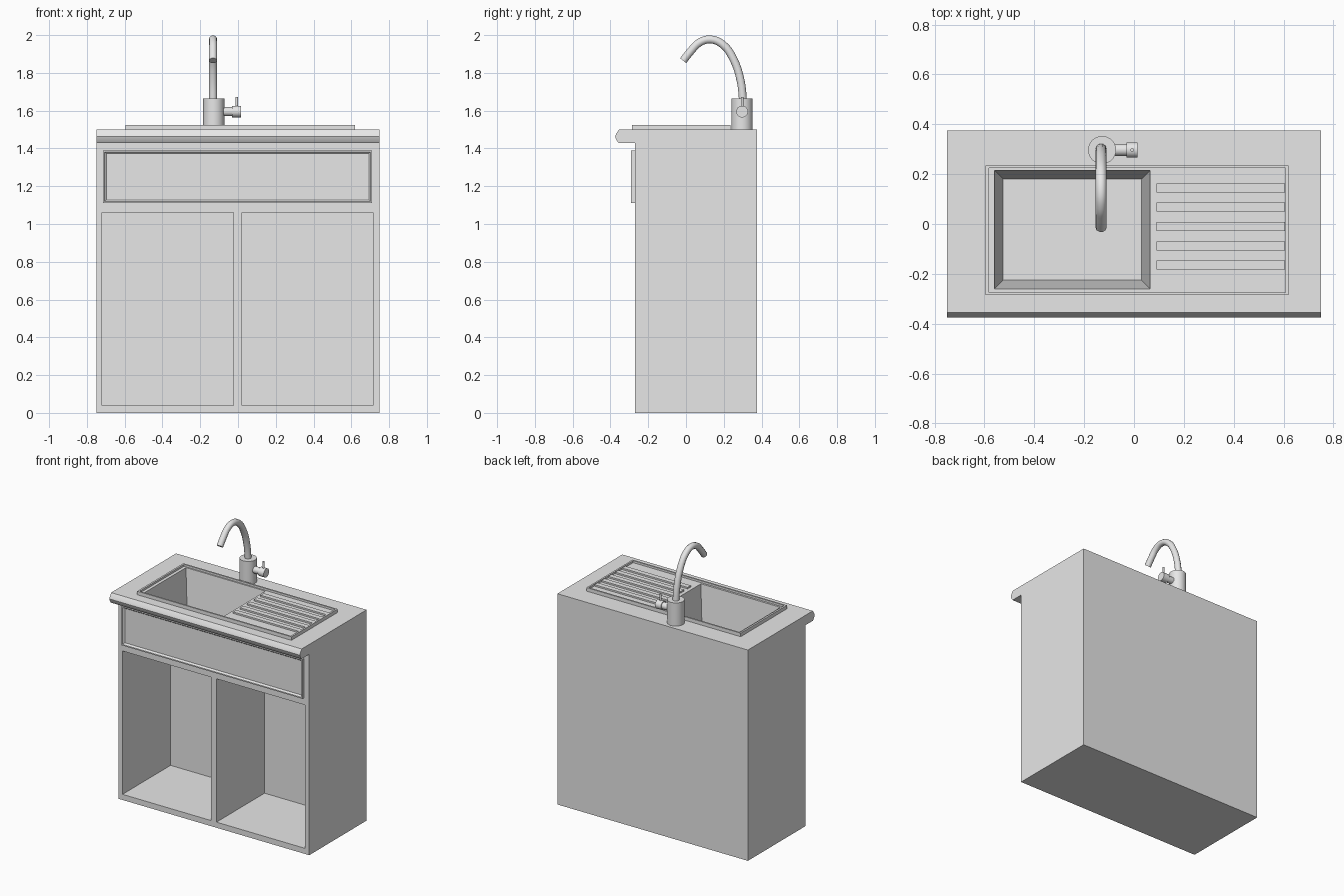
import bpy, bmesh, math
from mathutils import Matrix

if "Cube" in bpy.data.objects:
    bpy.data.objects.remove(bpy.data.objects["Cube"], do_unlink=True)

grey = bpy.data.materials.new("plain_grey")
grey.use_nodes = True
grey.diffuse_color = (0.8, 0.8, 0.8, 1)
grey.node_tree.nodes["Principled BSDF"].inputs["Base Color"].default_value = (0.8, 0.8, 0.8, 1)


def activate(ob):
    bpy.ops.object.select_all(action='DESELECT')
    ob.select_set(True)
    bpy.context.view_layer.objects.active = ob


def finish(name, bm):
    bmesh.ops.recalc_face_normals(bm, faces=bm.faces)
    mesh = bpy.data.meshes.new(name)
    bm.to_mesh(mesh)
    bm.free()
    mesh.materials.append(grey)
    ob = bpy.data.objects.new(name, mesh)
    bpy.context.collection.objects.link(ob)
    return ob


def smooth(ob, angle=35):
    activate(ob)
    bpy.ops.object.shade_smooth_by_angle(angle=math.radians(angle))


def tapered_bm(x, y, z, taper=0.0):
    """Box between (min, max) ranges; the bottom is pulled in by taper."""
    bm = bmesh.new()
    rings = []
    for height, t in ((z[0], taper), (z[1], 0)):
        rings.append([bm.verts.new((px, py, height)) for px, py in (
            (x[0] + t, y[0] + t), (x[1] - t, y[0] + t),
            (x[1] - t, y[1] - t), (x[0] + t, y[1] - t))])
    low, high = rings
    bm.faces.new(low)
    bm.faces.new(high)
    for i in range(4):
        j = (i + 1) % 4
        bm.faces.new((low[i], low[j], high[j], high[i]))
    bmesh.ops.recalc_face_normals(bm, faces=bm.faces)
    return bm


def box(name, x, y, z, taper=0.0):
    return finish(name, tapered_bm(x, y, z, taper))


def cylinder(name, centre, radius, length, axis='Z', sides=32):
    bm = bmesh.new()
    turn = Matrix.Rotation(math.pi / 2, 4, 'Y') if axis == 'X' else Matrix()
    bmesh.ops.create_cone(bm, cap_ends=True, segments=sides, radius1=radius, radius2=radius,
                          depth=length, matrix=Matrix.Translation(centre) @ turn)
    ob = finish(name, bm)
    smooth(ob)
    return ob


def cut(ob, cutter):
    cutter.hide_render = True
    mod = ob.modifiers.new("cut", 'BOOLEAN')
    mod.operation = 'DIFFERENCE'
    mod.solver = 'EXACT'
    mod.object = cutter
    activate(ob)
    bpy.ops.object.modifier_apply(modifier=mod.name)
    bpy.data.objects.remove(cutter, do_unlink=True)


# Cabinet and worktop: one side profile swept across the width
profile = [(0.375, 0), (0.375, 1.5), (-0.355, 1.5), (-0.37, 1.478), (-0.375, 1.463),
           (-0.37, 1.448), (-0.358, 1.43), (-0.27, 1.43), (-0.27, 0)]
bm = bmesh.new()
side = bm.faces.new([bm.verts.new((-0.75, y, z)) for y, z in profile])
swept = bmesh.ops.extrude_face_region(bm, geom=[side])["geom"]
bmesh.ops.translate(bm, vec=(1.5, 0, 0), verts=[v for v in swept if isinstance(v, bmesh.types.BMVert)])
cabinet = finish("cabinet", bm)

# Two open compartments and the well for the basin
for x in ((-0.72, -0.025), (0.02, 0.715)):
    cut(cabinet, box("compartment_cutter", x, (-0.4, 0.27), (0.04, 1.06)))
basin_x, basin_y, floor_z = (-0.56, 0.065), (-0.26, 0.215), 1.17
cut(cabinet, box("well_cutter", (-0.566, 0.071), (-0.266, 0.221), (floor_z - 0.01, 1.55), 0.035))
smooth(cabinet)

# Drawer front with a stepped, recessed panel
bm = tapered_bm((-0.715, 0.71), (-0.29, -0.268), (1.11, 1.39))
front = [min(bm.faces, key=lambda f: f.calc_center_median().y)]
bmesh.ops.inset_region(bm, faces=front, thickness=0.012)
bmesh.ops.inset_region(bm, faces=front, thickness=0.005, depth=-0.008)
bmesh.ops.inset_region(bm, faces=front, thickness=0.008, depth=-0.005)
finish("drawer_front", bm)

# Sink plate with raised rim and basin opening
plate = box("sink_plate", (-0.595, 0.62), (-0.285, 0.235), (1.495, 1.525))
cut(plate, box("recess_cutter", (-0.582, 0.608), (-0.274, 0.224), (1.511, 1.6)))
cut(plate, box("opening_cutter", basin_x, basin_y, (1.4, 1.6)))

# Basin: open tapered tub with a thin wall
bm = tapered_bm(basin_x, basin_y, (floor_z, 1.511), 0.035)
bmesh.ops.delete(bm, geom=[max(bm.faces, key=lambda f: f.calc_center_median().z)], context='FACES_ONLY')
basin = finish("basin", bm)
wall = basin.modifiers.new("wall", 'SOLIDIFY')
wall.thickness = 0.004
wall.offset = 1
activate(basin)
bpy.ops.object.modifier_apply(modifier=wall.name)
cylinder("drain", (-0.145, -0.017, floor_z + 0.003), 0.035, 0.006)

# Draining ribs
for i in range(5):
    y = -0.165 + i * 0.0775
    box(f"drainer_rib_{i + 1}", (0.09, 0.605), (y - 0.018, y + 0.018), (1.508, 1.522))

# Tap body, side handle and lever
tap_x, tap_y = -0.128, 0.297
cylinder("tap_body", (tap_x, tap_y, 1.582), 0.056, 0.166)
cylinder("handle_stem", (-0.055, tap_y, 1.595), 0.024, 0.07, 'X')
cylinder("handle_knob", (-0.008, tap_y, 1.595), 0.031, 0.046, 'X')
cylinder("handle_lever", (-0.007, tap_y, 1.642), 0.007, 0.06, sides=12)

# Curved spout
path = [(0.303, 1.64), (0.289, 1.76), (0.25, 1.875), (0.195, 1.95), (0.13, 1.977),
        (0.07, 1.96), (0.025, 1.915), (-0.015, 1.865)]
curve = bpy.data.curves.new("spout", 'CURVE')
curve.dimensions = '3D'
curve.bevel_depth = 0.022
curve.bevel_resolution = 3
curve.resolution_u = 4
curve.use_fill_caps = True
spline = curve.splines.new('BEZIER')
spline.bezier_points.add(len(path) - 1)
for point, (y, z) in zip(spline.bezier_points, path):
    point.co = (-0.132, y, z)
    point.handle_left_type = point.handle_right_type = 'AUTO'
curve.materials.append(grey)
spout = bpy.data.objects.new("spout", curve)
bpy.context.collection.objects.link(spout)
activate(spout)
bpy.ops.object.convert(target='MESH')
smooth(bpy.context.object, 40)
